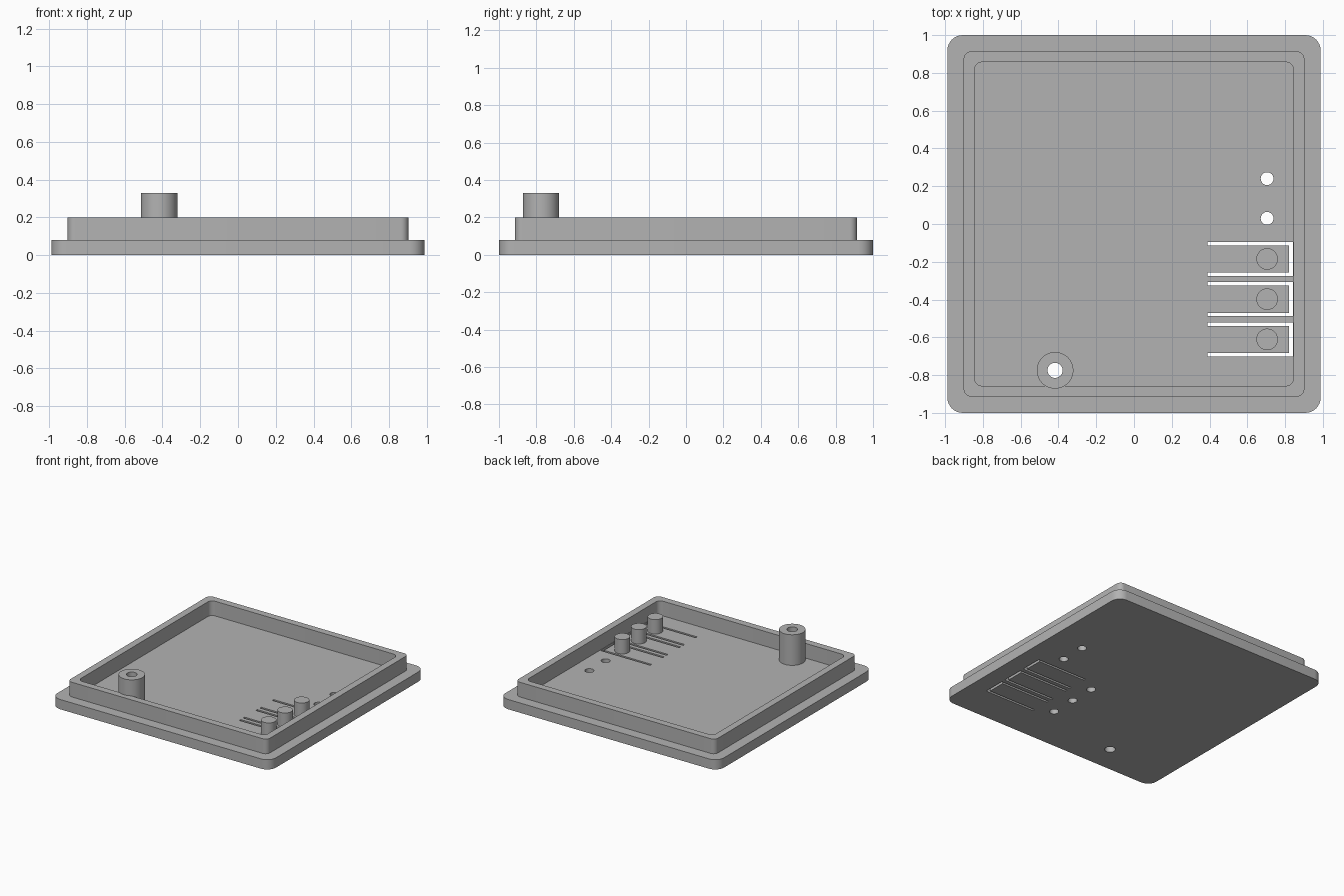
import bpy, bmesh, math
from math import cos, sin, pi

if "Cube" in bpy.data.objects:
    bpy.data.objects.remove(bpy.data.objects["Cube"])

GREY = (0.45, 0.45, 0.45, 1.0)
mat = bpy.data.materials.new("grey plastic")
mat.use_nodes = True
mat.diffuse_color = GREY
mat.node_tree.nodes["Principled BSDF"].inputs["Base Color"].default_value = GREY

FLOOR, RIM_TOP, BOSS_TOP, BUTTON_TOP = 0.08, 0.2, 0.33, 0.197


def rounded_rect(hx, hy, r, steps=8):
    """Outline of a centred rectangle with rounded corners."""
    pts = []
    for q, (sx, sy) in enumerate([(1, 1), (-1, 1), (-1, -1), (1, -1)]):
        for i in range(steps + 1):
            a = (q + i / steps) * pi / 2
            pts.append((sx * (hx - r) + r * cos(a), sy * (hy - r) + r * sin(a)))
    return pts


def circle(cx, cy, r, n=32):
    return [(cx + r * cos(2 * pi * i / n), cy + r * sin(2 * pi * i / n)) for i in range(n)]


def prisms(name, parts):
    """One object made of upright prisms, each given as (outline, bottom, top)."""
    bm = bmesh.new()
    for outline, z0, z1 in parts:
        face = bm.faces.new([bm.verts.new((x, y, z0)) for x, y in outline])
        ext = bmesh.ops.extrude_face_region(bm, geom=[face], use_keep_orig=True)
        top = [v for v in ext["geom"] if isinstance(v, bmesh.types.BMVert)]
        bmesh.ops.translate(bm, verts=top, vec=(0, 0, z1 - z0))
    bmesh.ops.recalc_face_normals(bm, faces=bm.faces)
    mesh = bpy.data.meshes.new(name)
    bm.to_mesh(mesh)
    bm.free()
    mesh.materials.append(mat)
    ob = bpy.data.objects.new(name, mesh)
    bpy.context.collection.objects.link(ob)
    return ob


def finish(ob, cuts=()):
    """Cut the given prisms out of the object, then smooth its round sides."""
    bpy.ops.object.select_all(action='DESELECT')
    ob.select_set(True)
    bpy.context.view_layer.objects.active = ob
    if cuts:
        cutter = prisms("cutter", cuts)
        mod = ob.modifiers.new("cut", 'BOOLEAN')
        mod.operation, mod.solver, mod.object = 'DIFFERENCE', 'EXACT', cutter
        bpy.ops.object.modifier_apply(modifier=mod.name)
        bpy.data.objects.remove(cutter)
    bpy.ops.object.shade_smooth_by_angle(angle=math.radians(30))


def slot(cy):
    """U-shaped slot that frees a flexible button tongue."""
    x0, x1, x2, a, b = 0.39, 0.82, 0.842, 0.09, 0.072
    return [(x0, cy - a), (x2, cy - a), (x2, cy + a), (x0, cy + a),
            (x0, cy + b), (x1, cy + b), (x1, cy - b), (x0, cy - b)]


button_x, button_ys = 0.705, [-0.185, -0.398, -0.611]
boss_x, boss_y = -0.418, -0.775
boss_hole = circle(boss_x, boss_y, 0.04)

# Base plate with button slots, through holes and blind holes underneath
holes = [(slot(y), -0.1, 0.3) for y in button_ys]
holes += [(circle(button_x, y, 0.034), -0.1, 0.3) for y in (0.24, 0.03)]
holes += [(circle(0.26, y, 0.034), -0.1, 0.05) for y in button_ys]
holes.append((boss_hole, -0.1, 0.3))
finish(prisms("base_plate", [(rounded_rect(0.988, 1.0, 0.08), 0, FLOOR)]), holes)

# Raised rim
finish(prisms("rim", [(rounded_rect(0.902, 0.914, 0.04), FLOOR, RIM_TOP)]),
       [(rounded_rect(0.845, 0.857, 0.04), 0, 0.5)])

# Hollow screw boss
finish(prisms("screw_boss", [(circle(boss_x, boss_y, 0.097, 48), FLOOR, BOSS_TOP)]),
       [(boss_hole, 0, 0.5)])

# Button posts on the tongues
for i, y in enumerate(button_ys):
    finish(prisms(f"button_post_{i + 1}", [(circle(button_x, y, 0.057), FLOOR, BUTTON_TOP)]))
